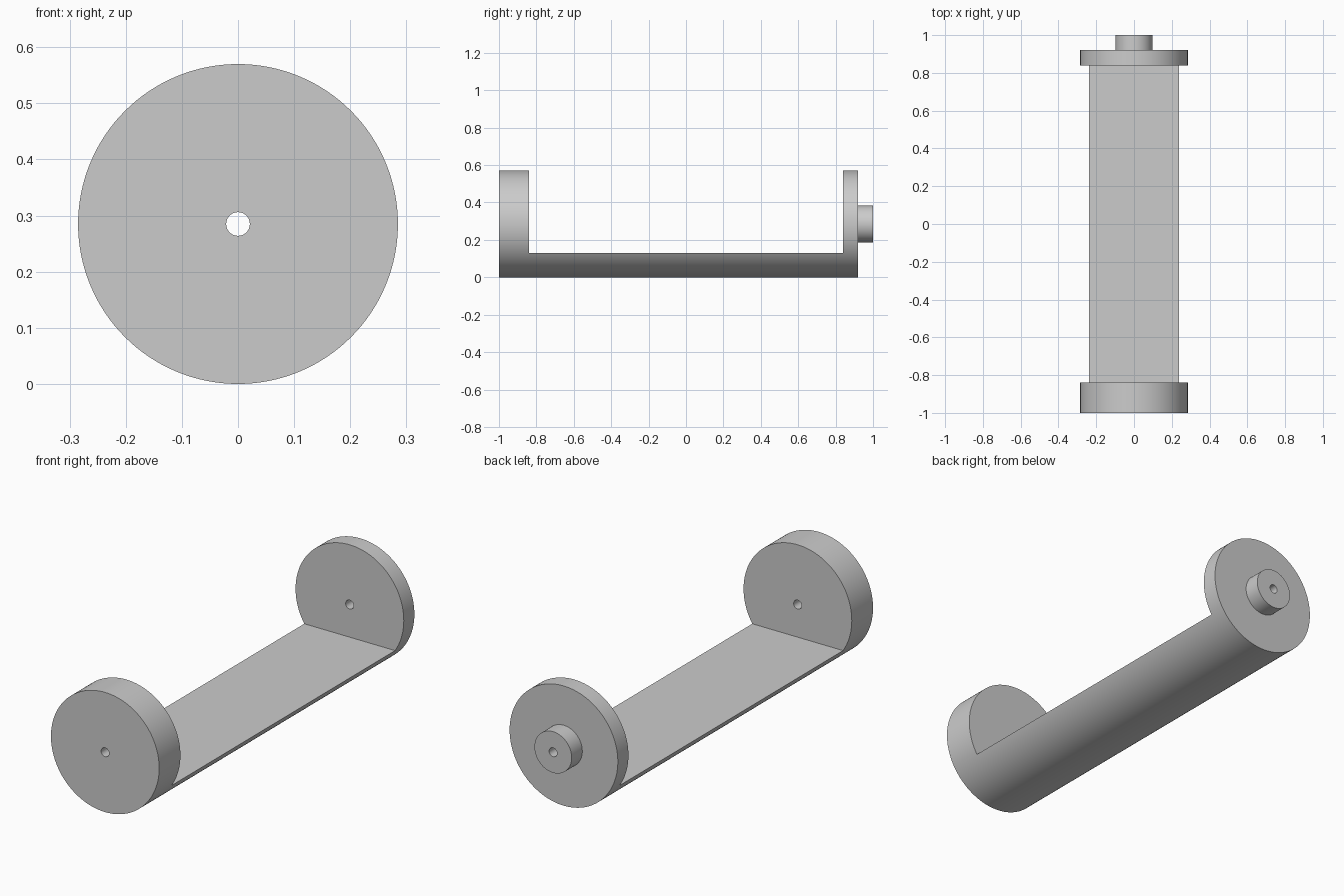
import bpy
import bmesh
import math
from mathutils import Vector

cube = bpy.data.objects.get("Cube")
if cube:
    bpy.data.objects.remove(cube, do_unlink=True)

RADIUS = 0.285      # end discs and bed underside
HUB = 0.098         # small boss on the back disc
HOLE = 0.021        # bore through the axis
BED_TOP = 0.13      # height of the flat bed
INNER = 0.84        # inner faces of both discs
BACK = 0.92         # outer face of the back disc
STEPS = 128


def new_object(name, bm):
    bmesh.ops.recalc_face_normals(bm, faces=bm.faces)
    mesh = bpy.data.meshes.new(name)
    bm.to_mesh(mesh)
    bm.free()
    obj = bpy.data.objects.new(name, mesh)
    bpy.context.collection.objects.link(obj)
    return obj


def lathe(name, profile):
    """Spin a closed (radius, y) profile around the lengthwise axis."""
    bm = bmesh.new()
    verts = [bm.verts.new((r, y, RADIUS)) for r, y in profile]
    edges = [bm.edges.new((v, verts[i - 1])) for i, v in enumerate(verts)]
    bmesh.ops.spin(bm, geom=verts + edges, cent=(0, 0, RADIUS), axis=(0, 1, 0),
                   angle=math.tau, steps=STEPS, use_merge=True)
    bmesh.ops.remove_doubles(bm, verts=bm.verts, dist=1e-5)
    return new_object(name, bm)


def box(name, low, high):
    low, high = Vector(low), Vector(high)
    bm = bmesh.new()
    bmesh.ops.create_cube(bm, size=1)
    bmesh.ops.scale(bm, vec=high - low, verts=bm.verts)
    bmesh.ops.translate(bm, vec=(low + high) / 2, verts=bm.verts)
    return new_object(name, bm)


# Grey material
grey = bpy.data.materials.new("light grey")
grey.use_nodes = True
colour = (0.6, 0.6, 0.6, 1)
grey.diffuse_color = colour
grey.node_tree.nodes["Principled BSDF"].inputs["Base Color"].default_value = colour

# Solid holder: stepped cylinder with a bore
holder = lathe("trough_holder", [(HOLE, -1), (RADIUS, -1), (RADIUS, BACK),
                                 (HUB, BACK), (HUB, 1), (HOLE, 1)])
holder.data.materials.append(grey)

# Open the space between the discs, leaving the flat-topped bed
cutter = box("opening_cutter", (-0.5, -INNER, BED_TOP), (0.5, INNER, 1))
cutter.hide_render = True
cut = holder.modifiers.new("opening", "BOOLEAN")
cut.operation = "DIFFERENCE"
cut.solver = "EXACT"
cut.object = cutter

bpy.ops.object.select_all(action="DESELECT")
holder.select_set(True)
bpy.context.view_layer.objects.active = holder
bpy.ops.object.modifier_apply(modifier=cut.name)
bpy.data.objects.remove(cutter, do_unlink=True)

# Smooth round walls, crisp rims
bpy.ops.object.shade_smooth_by_angle(angle=math.radians(30))
